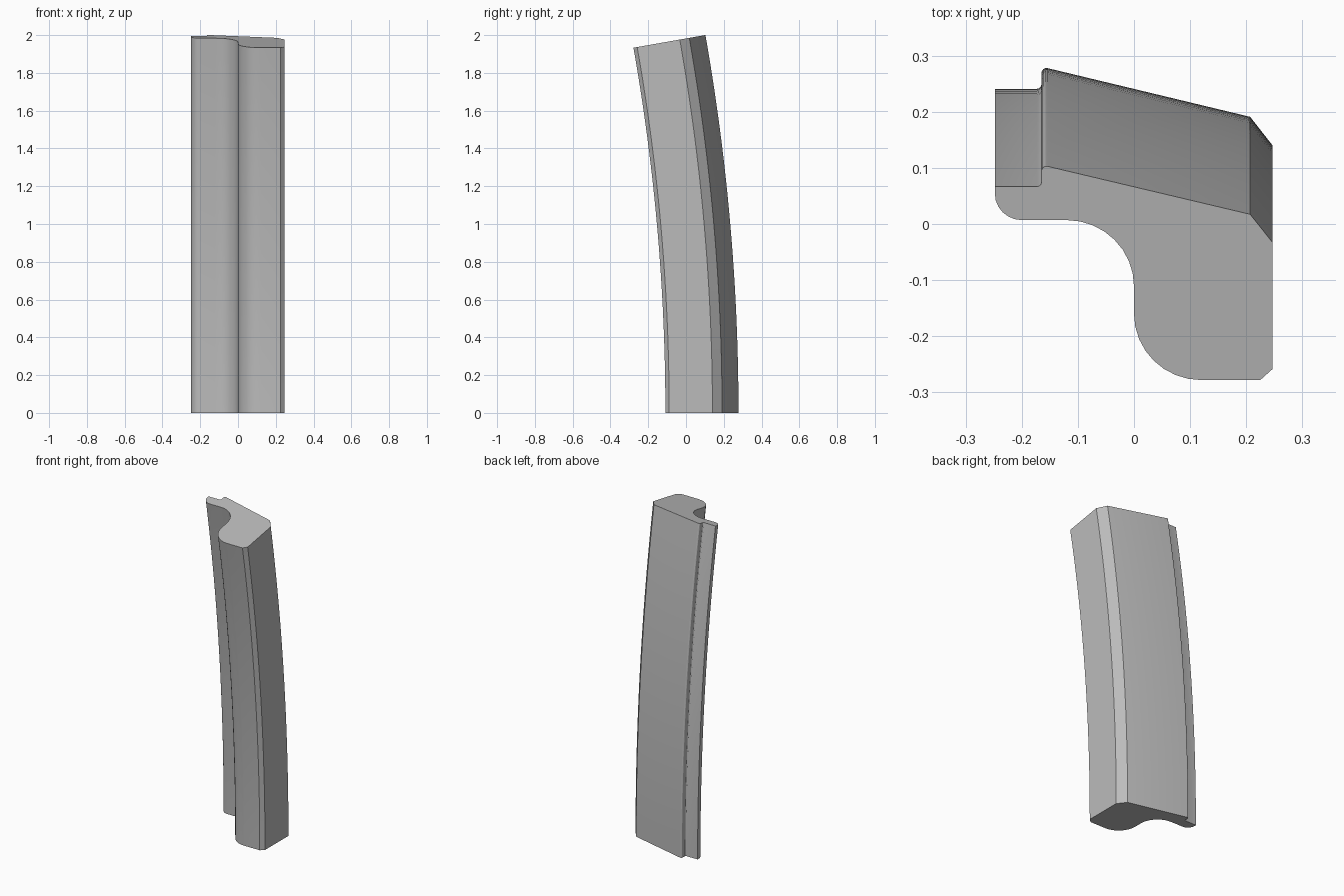
import bpy, bmesh
from math import cos, sin, radians
from mathutils import Vector

if "Cube" in bpy.data.objects:
    bpy.data.objects.remove(bpy.data.objects["Cube"])

BEND_RADIUS = 11.52
BEND_ANGLE = radians(10)
BACK = 0.278


def arc(cx, cy, r, start, end, steps=8):
    """Points along a circular arc, angles in degrees."""
    angles = [radians(start + (end - start) * i / steps) for i in range(steps + 1)]
    return [(cx + r * cos(a), cy + r * sin(a)) for a in angles]


# Cross-section at the foot: thin flange, S-curved face, thick chamfered body
profile = [(-0.248, 0.241)]
profile += arc(-0.2, 0.2285, 0.048, 180, 270, 6)      # rounded flange edge
profile += arc(-0.12, 0.0605, 0.12, 90, 0)            # concave cove
profile += arc(0.12, 0.011, 0.12, 180, 270)           # convex nose
profile += [(0.225, -0.109), (0.247, -0.089),         # front chamfer
            (0.247, 0.14), (0.207, 0.191)]            # back chamfer
profile += arc(-0.156, 0.269, 0.009, 75, 180, 4)      # rounded step
profile += arc(-0.173, 0.249, 0.008, 0, -90, 3)       # step fillet

# Sweep the section along a shallow arc that leans forward
bm = bmesh.new()
verts = [bm.verts.new((x, y, 0)) for x, y in profile]
edges = [bm.edges.new((a, b)) for a, b in zip(verts, verts[1:] + verts[:1])]
bmesh.ops.spin(bm, geom=verts + edges, cent=Vector((0, BACK - BEND_RADIUS, 0)),
               axis=Vector((1, 0, 0)), angle=BEND_ANGLE, steps=24)

# Close both ends
bmesh.ops.holes_fill(bm, edges=[e for e in bm.edges if e.is_boundary], sides=0)
bmesh.ops.recalc_face_normals(bm, faces=bm.faces[:])

mesh = bpy.data.meshes.new("curved_moulding")
bm.to_mesh(mesh)
bm.free()
moulding = bpy.data.objects.new("curved_moulding", mesh)
bpy.context.collection.objects.link(moulding)

# Plain grey finish
grey = bpy.data.materials.new("plain_grey")
grey.use_nodes = True
colour = (0.5, 0.5, 0.5, 1)
grey.diffuse_color = colour
grey.node_tree.nodes["Principled BSDF"].inputs["Base Color"].default_value = colour
mesh.materials.append(grey)

# Smooth the curves, keep the chamfers crisp
bpy.ops.object.select_all(action='DESELECT')
moulding.select_set(True)
bpy.context.view_layer.objects.active = moulding
bpy.ops.object.shade_smooth_by_angle(angle=radians(25))
